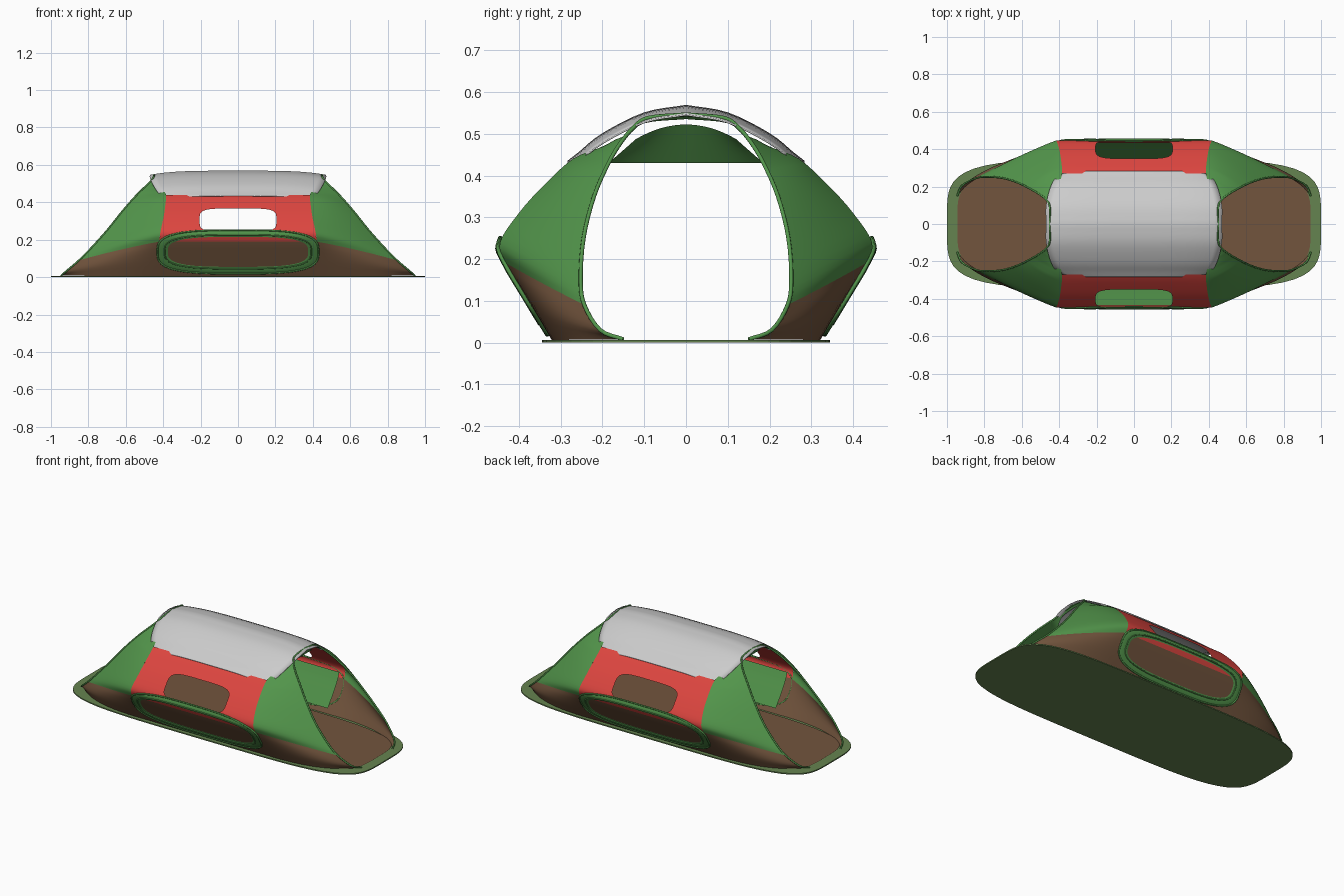
import bpy, bmesh
from math import sin, cos, pi
from mathutils import Vector as V

if "Cube" in bpy.data.objects:
    bpy.data.objects.remove(bpy.data.objects["Cube"])


def material(name, rgb):
    m = bpy.data.materials.new(name)
    m.diffuse_color = (*rgb, 1)
    m.use_nodes = True
    m.node_tree.nodes["Principled BSDF"].inputs["Base Color"].default_value = m.diffuse_color
    return m


GREEN = material("green", (0.085, 0.30, 0.07))
RED = material("red", (0.72, 0.06, 0.05))
BROWN = material("brown", (0.17, 0.09, 0.047))
SHEET = material("sheet_green", (0.13, 0.23, 0.08))


def make(name, verts, faces, mat=None, mirror=""):
    me = bpy.data.meshes.new(name)
    me.from_pydata([tuple(v) for v in verts], [], faces)
    bm = bmesh.new()
    bm.from_mesh(me)
    bmesh.ops.remove_doubles(bm, verts=bm.verts, dist=1e-5)
    bmesh.ops.recalc_face_normals(bm, faces=bm.faces)
    bm.to_mesh(me)
    bm.free()
    for p in me.polygons:
        p.use_smooth = True
    ob = bpy.data.objects.new(name, me)
    bpy.context.collection.objects.link(ob)
    if mat:
        me.materials.append(mat)
    if mirror:
        mod = ob.modifiers.new("mirror", "MIRROR")
        mod.use_axis = ["x" in mirror, "y" in mirror, False]
    return ob


def grid(name, rows, mat=None, mirror="", closed=False):
    n = len(rows[0])
    verts = [p for r in rows for p in r]
    faces = [(i * n + j, i * n + (j + 1) % n, (i + 1) * n + (j + 1) % n, (i + 1) * n + j)
             for i in range(len(rows) - 1) for j in range(n if closed else n - 1)]
    return make(name, verts, faces, mat, mirror)


def smooth_path(pts, k=4):
    p = [V(q) for q in pts]
    p = [2 * p[0] - p[1]] + p + [2 * p[-1] - p[-2]]
    out = []
    for i in range(1, len(p) - 2):
        a, b, c, d = p[i - 1:i + 3]
        for s in range(k):
            t = s / k
            out.append(0.5 * (2 * b + (c - a) * t + (2 * a - 5 * b + 4 * c - d) * t * t
                              + (3 * b - a - 3 * c + d) * t ** 3))
    return out + [p[-2]]


def superellipse(a, b, n, count=96):
    out = []
    for i in range(count):
        c, s = cos(2 * pi * i / count), sin(2 * pi * i / count)
        r = (abs(c) ** n + abs(s) ** n) ** (-1 / n)
        out.append((a * r * c, b * r * s))
    return out


def tube(name, pts, radius, mat, cyclic=False):
    cu = bpy.data.curves.new(name, "CURVE")
    cu.dimensions = "3D"
    cu.bevel_depth = radius
    cu.bevel_resolution = 2
    sp = cu.splines.new("POLY")
    sp.points.add(len(pts) - 1)
    for q, p in zip(sp.points, pts):
        q.co = (*p, 1)
    sp.use_cyclic_u = cyclic
    cu.materials.append(mat)
    ob = bpy.data.objects.new(name, cu)
    bpy.context.collection.objects.link(ob)
    return ob


# Seam between middle panels and ends, and the tilted door hoop
SEAM = smooth_path([(.41, .32, .006), (.42, .383, .11), (.42, .43, .19), (.415, .445, .24),
                    (.40, .40, .31), (.39, .342, .375), (.385, .27, .44), (.405, .2, .468),
                    (.425, .15, .49), (.435, .1, .525), (.435, 0, .535)])
HOOP = smooth_path([(.945, .15, .008), (.92, .205, .03), (.85, .243, .09), (.79, .252, .15),
                    (.70, .245, .25), (.62, .22, .35), (.55, .185, .43), (.50, .155, .48),
                    (.465, .125, .515), (.45, .09, .538), (.45, 0, .546)])


def seam_at(z):
    for a, b in zip(SEAM, SEAM[1:25]):
        if a.z <= z <= b.z:
            return a.lerp(b, (z - a.z) / (b.z - a.z))
    return SEAM[0] if z < .1 else SEAM[24]


# End walls, slightly bulged between seam and hoop
rows = []
for i, (a, b) in enumerate(zip(SEAM, HOOP)):
    low = max(0, 1 - i / 8)
    bulge = .025 if i < 24 else 0
    c = (a + b) / 2 + V((.13 * low, bulge + .075 * low, .01 * (1 - low) if i < 30 else 0))
    rows.append([a * (1 - t) ** 2 + c * (2 * t * (1 - t)) + b * t * t
                 for t in [j / 14 for j in range(15)]])
grid("end_wall_lower", rows[:9], BROWN, "xy")
grid("end_wall_upper", rows[8:], GREEN, "xy")

# Lower side walls with an inner green liner
grid("side_wall_lower", [[V((p.x * j / 8, p.y, p.z)) for j in range(9)] for p in SEAM[:9]],
     BROWN, "xy")
grid("side_wall_liner", [[V((p.x * .92 * j / 8, p.y - .008, p.z + .004)) for j in range(9)]
                         for p in SEAM[1:11]], GREEN, "xy")

# Red side panels with a rounded window
rows = []
window = superellipse(.205, .062, 4.5)
for k in range(9):
    t, row = k / 8, []
    for i, (hx, hz) in enumerate(window):
        c, s = cos(2 * pi * i / 96), sin(2 * pi * i / 96)
        m = max(abs(c), abs(s))
        z = (.305 + hz) * (1 - t) + (.315 + .125 * s / m) * t
        p = seam_at(z)
        row.append(V((hx * (1 - t) + p.x * c / m * t, p.y, z)))
    rows.append(row)
grid("window_panel", rows, RED, "y", True)


# Folded oval window covers lying on the lower walls
def cover_loop(a, b, off, side=1):
    out = []
    for x, z in superellipse(a, b, 3.2):
        p = seam_at(.135 + z)
        out.append(V((x, side * (p.y + off), .135 + z)))
    return out


grid("window_cover_band", [cover_loop(.43, .115, .004), cover_loop(.405, .1, .010),
                           cover_loop(.375, .08, .004)], GREEN, "y", True)
for side, nm in ((-1, "front"), (1, "back")):
    tube(nm + "_cover_outer_hoop", cover_loop(.43, .116, .004, side), .005, GREEN, True)
    tube(nm + "_cover_inner_hoop", cover_loop(.392, .09, .007, side), .004, GREEN, True)

# Door hoops
for sx, nm in ((-1, "left"), (1, "right")):
    arc = [V((sx * p.x, p.y, p.z)) for p in HOOP]
    arc += [V((p.x, -p.y, p.z)) for p in reversed(arc[:-1])]
    tube(nm + "_door_hoop", arc, .005, GREEN)

# Door flaps tied up under the roof
flap = []
for i in range(6):
    t = i / 5
    w = .12 + .065 * t
    flap.append([V((.42 - .07 * t, w * j / 8, .43 + (.092 - .035 * (j / 8) ** 2) * (1 - t)))
                 for j in range(9)])
grid("tied_door_flap", flap, GREEN, "xy")

# Grey roof cover
profile = smooth_path([(.365, .282, .434), (.41, .255, .455), (.445, .2, .499),
                       (.47, .1, .549), (.47, 0, .567)])
roof = grid("roof_cover", [[V((p.x * t, p.y, p.z - .022 * t ** 4))
                            for t in [j / 12 for j in range(13)]] for p in profile],
            None, "xy")
solid = roof.modifiers.new("thickness", "SOLIDIFY")
solid.thickness = .004
solid.offset = 0

# Ground sheet and inner floor
outline = superellipse(1, .345, 4.5)
n = len(outline)
sheet = [V((x, y, z)) for z in (0, .007) for x, y in outline]
ob = make("ground_sheet", sheet, [tuple(range(n)), tuple(range(n, 2 * n))]
          + [(i, (i + 1) % n, n + (i + 1) % n, n + i) for i in range(n)], SHEET)
for p in ob.data.polygons:
    p.use_smooth = False
make("inner_floor", [V((x, y, .011)) for x, y in superellipse(.945, .305, 4.2)],
     [tuple(range(n))], BROWN)
